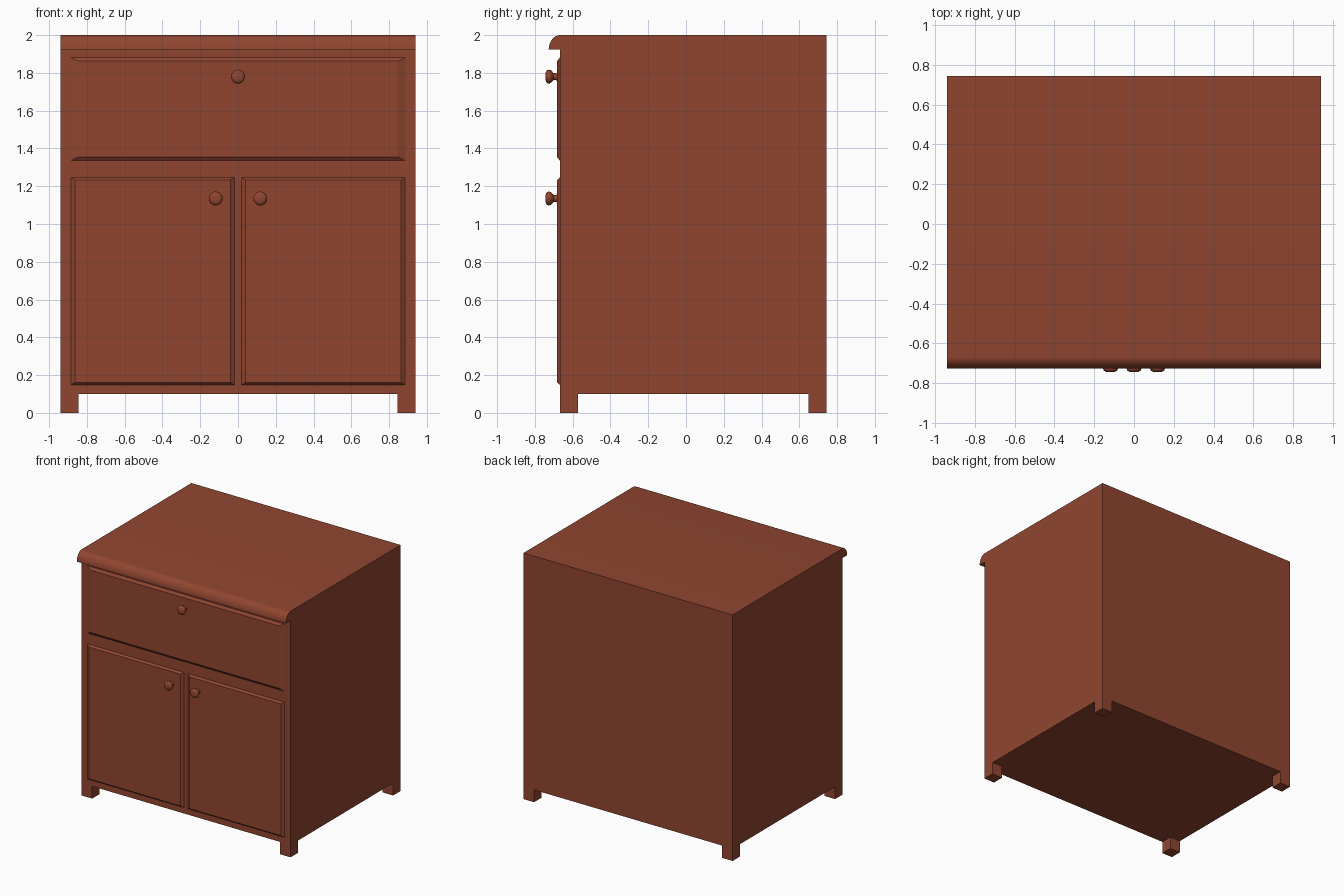
import bpy, bmesh, math

if "Cube" in bpy.data.objects:
    bpy.data.objects.remove(bpy.data.objects["Cube"])

wood = bpy.data.materials.new("red_wood")
wood.diffuse_color = (0.28, 0.06, 0.03, 1)
wood.use_nodes = True
wood.node_tree.nodes["Principled BSDF"].inputs["Base Color"].default_value = wood.diffuse_color

FRONT, BACK, HALF_W = -0.667, 0.744, 0.94
PANEL_Y = -0.683


def finish(name, bm, smooth=False):
    bmesh.ops.recalc_face_normals(bm, faces=bm.faces)
    mesh = bpy.data.meshes.new(name)
    bm.to_mesh(mesh)
    bm.free()
    obj = bpy.data.objects.new(name, mesh)
    mesh.materials.append(wood)
    bpy.context.collection.objects.link(obj)
    if smooth:
        bpy.ops.object.select_all(action='DESELECT')
        obj.select_set(True)
        bpy.context.view_layer.objects.active = obj
        bpy.ops.object.shade_smooth_by_angle(angle=math.radians(35))
    return obj


# Cabinet body: side profile with a rounded front lip, extruded across the width
def body():
    profile = [(BACK, 0.1), (FRONT, 0.1), (FRONT, 1.923)]
    for i in range(9):
        a = math.pi / 2 * i / 8
        profile.append((FRONT - 0.06 * math.cos(a), 1.923 + 0.077 * math.sin(a)))
    profile.append((BACK, 2.0))
    bm = bmesh.new()
    face = bm.faces.new([bm.verts.new((-HALF_W, y, z)) for y, z in profile])
    ext = bmesh.ops.extrude_face_region(bm, geom=[face], use_keep_orig=True)
    moved = [v for v in ext["geom"] if isinstance(v, bmesh.types.BMVert)]
    bmesh.ops.translate(bm, verts=moved, vec=(2 * HALF_W, 0, 0))
    finish("cabinet_body", bm, True)


# Square foot, sitting flush with a corner of the body
def foot(name, x, y, size=0.095):
    bm = bmesh.new()
    bmesh.ops.create_cube(bm, size=1)
    for v in bm.verts:
        v.co = (x + v.co.x * size, y + v.co.y * size, 0.05 + v.co.z * 0.1)
    top = [f for f in bm.faces if all(v.co.z > 0.09 for v in f.verts)]
    bmesh.ops.delete(bm, geom=top, context='FACES_ONLY')
    finish(name, bm)


# Raised panel with bevelled border, inset by bx at the sides and bz top and bottom
def panel(name, x0, x1, z0, z1, bx, bz):
    bm = bmesh.new()
    rings = []
    for y, ix, iz in ((FRONT, 0, 0), (PANEL_Y, bx, bz)):
        corners = ((x0 + ix, z0 + iz), (x1 - ix, z0 + iz),
                   (x1 - ix, z1 - iz), (x0 + ix, z1 - iz))
        rings.append([bm.verts.new((x, y, z)) for x, z in corners])
    back, front = rings
    bm.faces.new(front)
    bm.faces.new(back[::-1])
    for i in range(4):
        j = (i + 1) % 4
        bm.faces.new((back[i], back[j], front[j], front[i]))
    finish(name, bm)


# Turned knob: profile of (depth, radius) spun around the y axis
def knob(name, x, z):
    profile = [(-0.680, 0.021), (-0.692, 0.018), (-0.702, 0.019), (-0.708, 0.026),
               (-0.716, 0.034), (-0.726, 0.037), (-0.735, 0.034), (-0.741, 0.027),
               (-0.744, 0.015)]
    n = 20
    bm = bmesh.new()
    rings = []
    for y, r in profile:
        rings.append([bm.verts.new((x + r * math.cos(2 * math.pi * k / n), y,
                                    z + r * math.sin(2 * math.pi * k / n)))
                      for k in range(n)])
    for a, b in zip(rings, rings[1:]):
        for k in range(n):
            m = (k + 1) % n
            bm.faces.new((a[k], a[m], b[m], b[k]))
    bm.faces.new(rings[0])
    bm.faces.new(rings[-1])
    finish(name, bm, True)


body()
for side, s in (("left", -1), ("right", 1)):
    foot(f"front_{side}_foot", s * (HALF_W - 0.0475), FRONT + 0.0475)
    foot(f"back_{side}_foot", s * (HALF_W - 0.0475), BACK - 0.0475)
    xs = sorted((s * 0.019, s * 0.885))
    panel(f"{side}_door", xs[0], xs[1], 0.148, 1.247, 0.022, 0.014)
    knob(f"{side}_door_knob", s * 0.118, 1.135)

panel("drawer_front", -0.887, 0.887, 1.335, 1.882, 0.04, 0.02)
knob("drawer_knob", 0, 1.78)
